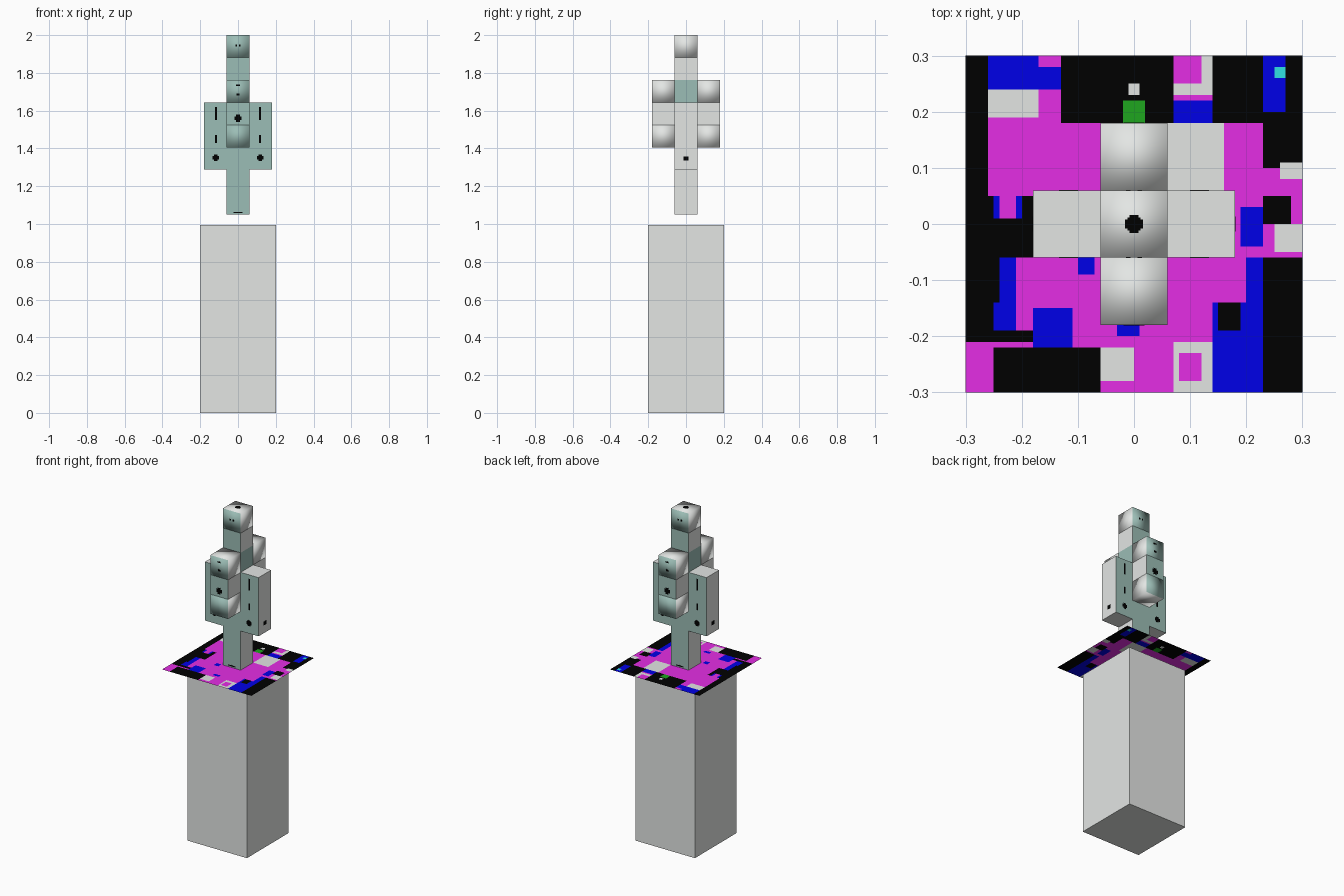
import bpy, bmesh

if "Cube" in bpy.data.objects:
    bpy.data.objects.remove(bpy.data.objects["Cube"])

COLOURS = {
    "light_grey": (0.77, 0.79, 0.775), "teal": (0.33, 0.51, 0.465),
    "black": (0.0, 0.0, 0.0), "magenta": (0.78, 0.027, 0.78),
    "blue": (0.0, 0.0, 0.80), "green": (0.013, 0.38, 0.013),
    "cyan": (0.03, 0.75, 0.77),
}
NAMES = list(COLOURS)
MATS = []
for n, c in COLOURS.items():
    m = bpy.data.materials.new(n)
    m.diffuse_color = (*c, 1)
    m.use_nodes = True
    m.node_tree.nodes["Principled BSDF"].inputs["Base Color"].default_value = m.diffuse_color
    MATS.append(m)


def finish(name, bm, smooth=False):
    me = bpy.data.meshes.new(name)
    for f in bm.faces:
        f.smooth = smooth
    bm.to_mesh(me)
    bm.free()
    for m in MATS:
        me.materials.append(m)
    ob = bpy.data.objects.new(name, me)
    bpy.context.collection.objects.link(ob)
    return ob


def box(name, lo, hi, rule, smooth=False):
    """Box between two corners; rule maps a face normal to a colour name."""
    bm = bmesh.new()
    bmesh.ops.create_cube(bm, size=1)
    for v in bm.verts:
        v.co = [lo[i] + (v.co[i] + 0.5) * (hi[i] - lo[i]) for i in range(3)]
    bm.normal_update()
    for f in bm.faces:
        f.material_index = NAMES.index(rule(f.normal))
    return finish(name, bm, smooth)


def grey(n): return "light_grey"
def black(n): return "black"
def facing(n): return "teal" if abs(n.y) > 0.5 else "light_grey"
def sides(n): return "teal" if abs(n.z) < 0.5 else "light_grey"


# Pedestal
box("pedestal", (-0.2, -0.2, 0), (0.2, 0.2, 0.995), grey)

# Statue, stacked on a regular cell grid
BASE, C = 1.05, 0.11875
H, W = 0.06, 0.18


def z(level):
    return BASE + C * level


box("column_lower", (-H, -H, z(0)), (H, H, z(5)), facing)
box("column_neck", (-H, -H, z(5)), (H, H, z(6)), sides)
box("column_upper", (-H, -H, z(6)), (H, H, z(7)), facing)
box("top_cube", (-H, -H, z(7)), (H, H, z(8)), facing, True)
for s, side in ((-1, "left"), (1, "right")):
    a, b = sorted((s * H, s * W))
    box("arm_" + side, (a, -H, z(2)), (b, H, z(5)), facing)
for s, side in ((-1, "front"), (1, "back")):
    a, b = sorted((s * H, s * W))
    for lv in (3, 4, 5):
        box(f"{side}_block_{lv}", (-H, a, z(lv)), (H, b, z(lv + 1)), facing, lv != 4)

# Dark inlaid marks: x, z, width, height, distance from centre
MARKS = [(.117, 1.35, .034, .018, H), (.117, 1.35, .018, .034, H),
         (.117, 1.585, .011, .07, H), (.117, 1.45, .009, .04, H),
         (0, 1.56, .038, .02, W), (0, 1.56, .02, .038, W),
         (0, 1.735, .02, .008, W), (0, 1.685, .018, .012, W),
         (0, 1.06, .05, .006, H), (.01, 1.945, .008, .01, H)]
T = 0.0008
for x, h, w, t, d in MARKS:
    for s in (-1, 1):
        a, b = sorted((s * d, s * (d + T)))
        for cx in {x, -x}:
            box("mark", (cx - w / 2, a, h - t / 2), (cx + w / 2, b, h + t / 2), black)
for s in (-1, 1):
    a, b = sorted((s * W, s * (W + T)))
    box("side_mark", (a, -.013, 1.335), (b, .013, 1.358), black)
for p, q in ((.016, .008), (.008, .016), (.012, .012)):
    box("top_mark", (-p, -q, 1.9995), (p, q, 2.0005), black)

# Painted sheet: patches in hundredths, later ones cover earlier ones
PATCHES = [
    ("black", -30, 5, -26, 30), ("black", -30, -21, -18, 5), ("blue", -25, -19, -21, -6),
    ("magenta", -21, -19, -10, -6), ("blue", -25, 1, -20, 5), ("magenta", -24, 1, -21, 6),
    ("black", -30, -14, -24, 0), ("blue", -18, -22, -11, -15), ("black", -25, -30, -6, -22),
    ("blue", -10, -9, -7, -6), ("blue", -26, 24, -13, 30), ("black", -13, 18, 7, 30),
    ("magenta", -17, 28, -13, 30), ("light_grey", -26, 19, -17, 24),
    ("green", -2, 18, 2, 22), ("light_grey", -1, 23, 1, 25),
    ("black", 14, 18, 30, 30), ("blue", 7, 18, 14, 22), ("light_grey", 7, 23, 14, 30),
    ("magenta", 7, 25, 12, 30), ("blue", 23, 20, 27, 30), ("cyan", 25, 26, 27, 28),
    ("light_grey", 6, 6, 16, 18), ("black", 23, 10, 30, 18), ("light_grey", 26, 8, 30, 11),
    ("blue", 19, -4, 23, 3), ("black", 23, 0, 28, 5), ("light_grey", 25, -5, 30, 0),
    ("black", 23, -30, 30, -6), ("blue", 14, -30, 23, -14), ("black", 15, -19, 19, -14),
    ("blue", 20, -14, 23, -6), ("light_grey", 7, -30, 14, -21), ("magenta", 8, -28, 12, -23),
    ("light_grey", -6, -28, 0, -22), ("blue", -3, -20, 1, -18),
]
bm = bmesh.new()
bmesh.ops.create_grid(bm, x_segments=60, y_segments=60, size=0.3)
for f in bm.faces:
    c = f.calc_center_median() * 100
    colour = "magenta"
    for n, x0, y0, x1, y1 in PATCHES:
        if x0 < c.x < x1 and y0 < c.y < y1:
            colour = n
    f.material_index = NAMES.index(colour)
sheet = finish("painted_sheet", bm)
sheet.location.z = BASE
